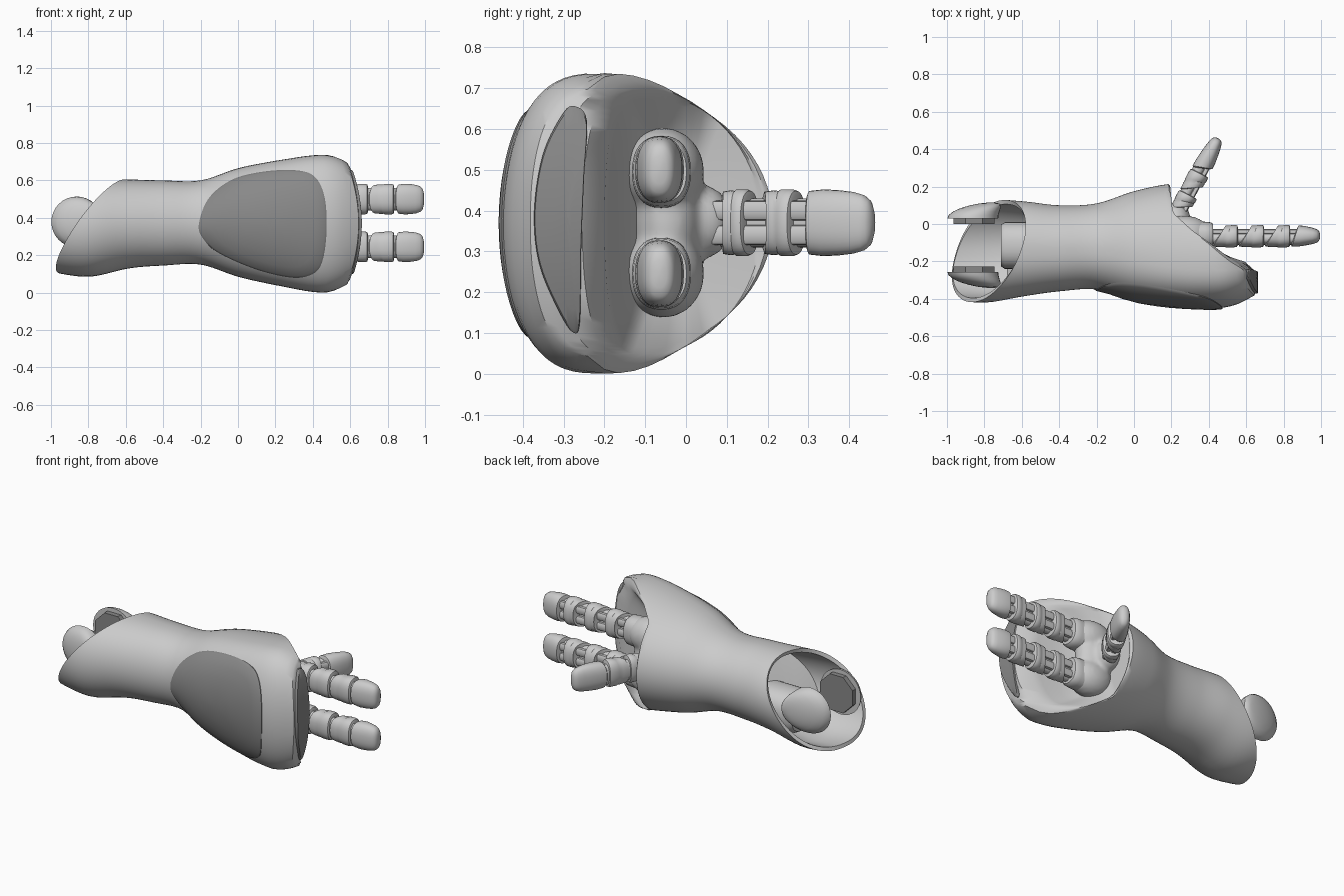
import bpy, bmesh, math
from math import sin, cos, pi, copysign
from mathutils import Matrix

if "Cube" in bpy.data.objects:
    bpy.data.objects.remove(bpy.data.objects["Cube"])

dark = bpy.data.materials.new("dark_panel")
dark.diffuse_color = (0.25, 0.25, 0.25, 1)
dark.use_nodes = True
dark.node_tree.nodes["Principled BSDF"].inputs["Base Color"].default_value = dark.diffuse_color


def spow(v, e):
    return copysign(abs(v) ** e, v)


def catmull(a, b, c, d, t):
    return [0.5 * (2*q + (r-p)*t + (2*p-5*q+4*r-s)*t*t + (3*q-p-3*r+s)*t**3)
            for p, q, r, s in zip(a, b, c, d)]


def loft(name, rings, mat=None, matrix=None):
    """Skin closed rings of points and cap both ends."""
    bm = bmesh.new()
    vs = [[bm.verts.new(p) for p in r] for r in rings]
    n = len(vs[0])
    for a, b in zip(vs, vs[1:]):
        for i in range(n):
            j = (i + 1) % n
            bm.faces.new((a[i], a[j], b[j], b[i]))
    for r in (vs[0], vs[-1]):
        bmesh.ops.triangulate(bm, faces=[bm.faces.new(r)])
    bmesh.ops.recalc_face_normals(bm, faces=bm.faces)
    me = bpy.data.meshes.new(name)
    bm.to_mesh(me)
    bm.free()
    ob = bpy.data.objects.new(name, me)
    bpy.context.collection.objects.link(ob)
    if mat:
        me.materials.append(mat)
    if matrix:
        ob.matrix_world = matrix
    return ob


# Arm sections: x, front y, back y, low z, high z, y of widest point
SEC = [(-1.05, -.40, .13, .115, .60, -.14), (-.8, -.42, .135, .085, .61, -.14),
       (-.58, -.385, .12, .13, .605, -.13), (-.4, -.36, .10, .145, .60, -.13),
       (-.2, -.35, .11, .15, .60, -.13), (0, -.41, .175, .085, .665, -.16),
       (.2, -.44, .215, .04, .705, -.19), (.45, -.45, .215, .0, .737, -.2),
       (.55, -.43, .2, .025, .715, -.2), (.64, -.385, .15, .08, .66, -.2),
       (.70, -.35, .12, .13, .61, -.2)]


def params(x):
    x = min(max(x, -1.05), .6999)
    i = max(k for k in range(len(SEC) - 1) if SEC[k][0] <= x)
    t = (x - SEC[i][0]) / (SEC[i+1][0] - SEC[i][0])
    p = [SEC[min(max(k, 0), len(SEC) - 1)][1:] for k in range(i - 1, i + 3)]
    return catmull(*p, t)


def squareness(x):
    return .85 - .17 * min(1, max(0, (x + .2) / .5))


def sec(x, a, inset=0.0):
    y0, y1, z0, z1, yw = params(x)
    c = cos(a)
    y = yw + (y1 - inset - yw) * c if c > 0 else yw - (yw - y0 - inset) * abs(c) ** squareness(x)
    return y, (z0 + z1) / 2 + ((z1 - z0) / 2 - inset) * sin(a)


EDGE = [(-.24, .645), (-.2, .59), (-.1, .43), (-.02, .29), (.06, .2), (.21, .185), (.5, .185)]


def hand_end(y, z):
    """x of the slanted palm opening and knuckle face."""
    x = EDGE[0][1]
    for (ya, xa), (yb, xb) in zip(EDGE, EDGE[1:]):
        if y > ya:
            x = xa + (xb - xa) * min(1, (y - ya) / (yb - ya))
    return x - .6 * (z - .37) ** 2 * min(1, max(0, (.0 - y) / .2))


def elbow_end(y, z):
    return -.775 + .68 * (z - .35) + .35 * (y + .13)


def solve(fn, a, x):
    for _ in range(60):
        x = .7 * x + .3 * fn(*sec(x, a))
    return x


# Arm shell, hollow at elbow and palm
N = 72
ANG = [2 * pi * i / N for i in range(N)]
xa = [solve(elbow_end, a, -.8) for a in ANG]
xb = [solve(hand_end, a, .4) for a in ANG]
rings = []
for d in (.28, .15, .005):
    rings.append([(x + d * (1 - .3 * (x + .78)), *sec(x + d, a, .022)) for x, a in zip(xa, ANG)])
for k in range(37):
    s = k / 36
    rings.append([(x, *sec(x, a)) for x, a in
                  ((p + (q - p) * s, a) for p, q, a in zip(xa, xb, ANG))])
outer = rings[-1]
inner = []
for a in ANG:
    c = cos(a)
    inner.append((-.1 + (.285 if c > 0 else .1) * spow(c, 1 if c > 0 else .5), .368 + .32 * sin(a)))
for s in (.15, .4, .7, 1):
    ring = []
    for (x, y, z), (yi, zi) in zip(outer, inner):
        yy, zz = y + (yi - y) * s, z + (zi - z) * s
        ring.append((hand_end(yy, zz) + .008 * sin(pi * s), yy, zz))
    rings.append(ring)
lip = rings[-1]
for sc, f in ((.95, .12), (.84, .35), (.68, .65), (.4, .9), (.1, 1)):
    rings.append([(x + (.19 - x) * f, -.01 + (y + .01) * sc, .37 + (z - .37) * sc) for x, y, z in lip])
loft("arm_shell", rings)


# Raised dark panels
def outline(pts, n=5):
    m = len(pts)
    return [catmull(*[pts[(i + k) % m] for k in (-1, 0, 1, 2)], j / n)
            for i in range(m) for j in range(n)]


def panel(name, pts, place):
    pts = outline(pts)
    cx, cy = (sum(p[k] for p in pts) / len(pts) for k in (0, 1))
    loft(name, [[place(cx + (p[0]-cx)*s, cy + (p[1]-cy)*s, h) for p in pts]
                for s, h in ((1, -.015), (1, .004), (.97, .009), (.8, .009), (.6, .009), (.35, .009), (.1, .009))], dark)


def on_back(x, z, h):
    y0, y1, z0, z1, yw = params(x)
    u = (z - (z0 + z1) / 2) / ((z1 - z0) / 2)
    return x, yw - (yw - y0) * max(0, 1 - u * u) ** (squareness(x) / 2) - h, z


panel("hand_back_panel", [(-.21, .36), (-.16, .5), (-.04, .6), (.12, .645), (.3, .655), (.41, .62),
                          (.465, .5), (.472, .3), (.44, .14), (.36, .085), (.25, .085), (.08, .13),
                          (-.1, .21), (-.18, .28)], on_back)
panel("knuckle_panel", [(-.275, .1), (-.31, .15), (-.36, .27), (-.372, .4), (-.35, .54), (-.3, .64),
                        (-.27, .655), (-.243, .62), (-.25, .48), (-.257, .3), (-.26, .13)],
      lambda y, z, h: (hand_end(y, z) + h + .008, y, z))


# Elbow ears: domes leaning into the shell wall, with octagonal plates
def disc(x, y, z, r, n, ph=0):
    return [(x + r * cos(2*pi*i/n + ph), y, z + r * sin(2*pi*i/n + ph)) for i in range(n)]


for label, y, d in (("back", .03, 1), ("front", -.257, -1)):
    loft("elbow_dome_" + label, [disc(-.862 + .1 * sin(t) ** 2, y + d * .085 * sin(t), .378, .136 * cos(t) ** .9, 32)
                                 for t in (0, .2, .45, .7, .95, 1.2, 1.45)])
    loft("elbow_plate_" + label, [disc(-.855, y + d * .01, .378, .118, 8, pi/8),
                                  disc(-.855, y - d * .03, .378, .118, 8, pi/8)], dark)


# Palm: blended mounds for two fingers and the thumb
def oval(x, y, z, hy, hz, n=32, e=.85):
    return [(x, y + hy * spow(cos(2*pi*i/n), e), z + hz * spow(sin(2*pi*i/n), e)) for i in range(n)]


loft("elbow_bulkhead", [oval(x, -.115, .27, .125 * s, .12 * s) for x, s in ((-.45, 1), (-.69, 1), (-.71, .9))])
bm = bmesh.new()
for c, r in (((.25, -.045, .372), (.12, .085, .16)), ((.22, .04, .372), (.08, .075, .09)),
             ((.27, -.055, .495), (.14, .1, .108)), ((.27, -.055, .245), (.14, .1, .108))):
    bmesh.ops.create_uvsphere(bm, u_segments=32, v_segments=16, radius=1,
                              matrix=Matrix.Translation(c) @ Matrix.Diagonal((*r, 1)))
me = bpy.data.meshes.new("palm")
bm.to_mesh(me)
bm.free()
palm = bpy.data.objects.new("palm", me)
bpy.context.collection.objects.link(palm)
rm = palm.modifiers.new("blend", 'REMESH')
rm.mode, rm.voxel_size, rm.use_smooth_shade = 'VOXEL', .012, True
sm = palm.modifiers.new("soften", 'SMOOTH')
sm.iterations = 8
for i, z in enumerate((.495, .245)):
    loft(f"finger_socket_{i}", [oval(x, -.06, z, .072 * s, .088 * s)
                                for x, s in ((.2, .9), (.3, 1.02), (.38, 1), (.41, .96), (.422, .85))])


# Fingers: slanted shells open on the palm side, with rods in the gaps
def finger(name, matrix, joints, tip, hy=.06, hz=.082):
    def shell(label, a, b, prof, shear, taper=0):
        rs = []
        for t, s in prof:
            rs.append([(a + t*(b-a) + (1-t) * shear * (y/hy/max(s, .1) + 1) / 2, y * (1 - taper * t), z)
                       for _, y, z in oval(0, 0, 0, hy * s, hz * s)])
        loft(label, rs, None, matrix)

    for k, (a, b) in enumerate(joints):
        shell(f"{name}_segment_{k}", a, b, ((0, .8), (.02, .93), (.3, .97), (.45, .95), (.52, 1),
                                            (.85, 1), (.96, .95), (1, .82)), (b - a) * .5)
    a, b = tip
    shell(f"{name}_tip", a, b, ((0, .82), (.03, .95), (.25, 1), (.5, .97), (.7, .92), (.85, .83),
                                (.94, .68), (.985, .42), (1, .1)), .035, .3)
    end = a + .06
    loft(name + "_core", [oval(x, -.012, 0, .034, .06) for x in (-.04, end)], None, matrix)
    for k in (-1, 1):
        loft(f"{name}_rod_{k}", [oval(x, .024, k * .03, .014, .024, 12, .7) for x in (-.03, end)], None, matrix)


for nm, z in (("upper_finger", .5), ("lower_finger", .245)):
    finger(nm, Matrix.Translation((.42, -.065, z)),
           [(0, .135), (.14, .275), (.28, .415)], (.42, .575))
finger("thumb", Matrix.Translation((.245, .075, .37)) @ Matrix.Rotation(math.radians(62), 4, 'Z')
       @ Matrix.Rotation(pi, 4, 'X'), [(-.01, .095), (.1, .225)], (.235, .435), .054, .082)

# Smooth shading with sharp edges kept
for ob in bpy.data.objects:
    ob.select_set(True)
bpy.context.view_layer.objects.active = palm
bpy.ops.object.shade_smooth_by_angle(angle=math.radians(40))
